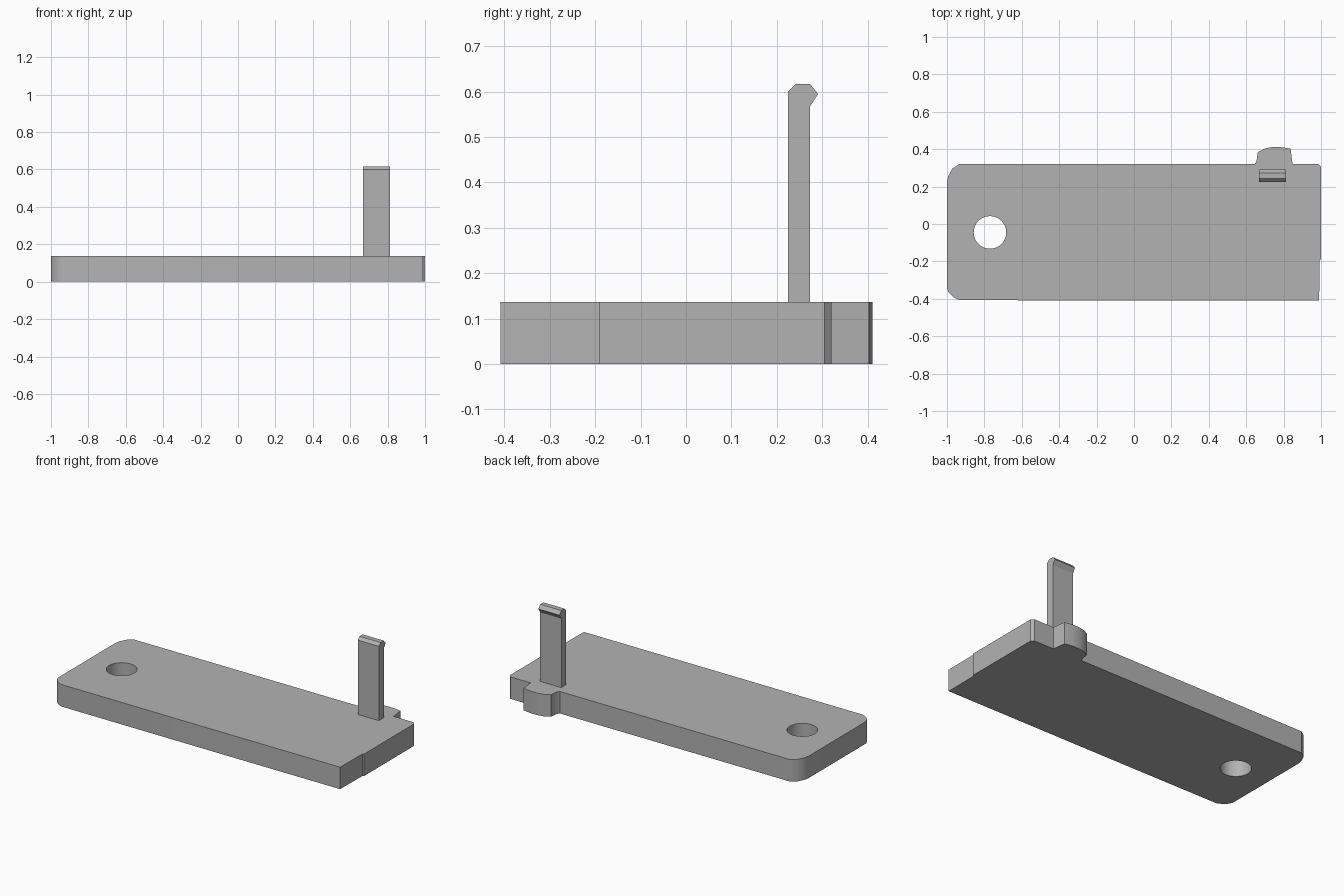
import bpy, bmesh, math
from mathutils import Vector

if "Cube" in bpy.data.objects:
    bpy.data.objects.remove(bpy.data.objects["Cube"])

grey = bpy.data.materials.new("light_grey")
grey.diffuse_color = (0.45, 0.45, 0.45, 1)
grey.use_nodes = True
grey.node_tree.nodes["Principled BSDF"].inputs["Base Color"].default_value = grey.diffuse_color
PLATE_H = 0.137


def extrude(name, points, direction):
    """Prism made from a closed outline pushed along a direction."""
    bm = bmesh.new()
    face = bm.faces.new([bm.verts.new(p) for p in points])
    out = bmesh.ops.extrude_face_region(bm, geom=[face])
    moved = [v for v in out["geom"] if isinstance(v, bmesh.types.BMVert)]
    bmesh.ops.translate(bm, verts=moved, vec=Vector(direction))
    bmesh.ops.recalc_face_normals(bm, faces=bm.faces)
    mesh = bpy.data.meshes.new(name)
    bm.to_mesh(mesh)
    bm.free()
    mesh.materials.append(grey)
    ob = bpy.data.objects.new(name, mesh)
    bpy.context.collection.objects.link(ob)
    return ob


def smooth(ob, angle):
    bpy.ops.object.select_all(action='DESELECT')
    ob.select_set(True)
    bpy.context.view_layer.objects.active = ob
    bpy.ops.object.shade_smooth_by_angle(angle=math.radians(angle))


# Base plate outline: rounded left corners, square right end, bulging rear tab
outline = [
    (-0.935, -0.407), (0.0, -0.409), (0.99, -0.409), (0.992, -0.19), (1.0, -0.19),
    (1.0, 0.305), (0.985, 0.32),
    (0.848, 0.32), (0.837, 0.403), (0.785, 0.411), (0.735, 0.411), (0.695, 0.402),
    (0.662, 0.384), (0.655, 0.335), (0.645, 0.32),
    (-0.935, 0.32), (-0.972, 0.296), (-0.993, 0.256), (-1.0, 0.225),
    (-1.0, -0.345), (-0.99, -0.367), (-0.968, -0.39)]
plate = extrude("base_plate", [(x, y, 0) for x, y in outline], (0, 0, PLATE_H))

# Round through-hole near the left end
ring = [(-0.77 + 0.087 * math.cos(t * math.tau / 48),
         -0.045 + 0.087 * math.sin(t * math.tau / 48), -0.1) for t in range(48)]
cutter = extrude("hole_cutter", ring, (0, 0, 0.4))
cut = plate.modifiers.new("hole", 'BOOLEAN')
cut.operation = 'DIFFERENCE'
cut.solver = 'EXACT'
cut.object = cutter
bpy.context.view_layer.objects.active = plate
bpy.ops.object.modifier_apply(modifier=cut.name)
bpy.data.objects.remove(cutter)
smooth(plate, 32)

# Upright clip with a hooked tip
profile = [(0.225, PLATE_H - 0.01), (0.225, 0.6), (0.242, 0.617), (0.273, 0.617),
           (0.291, 0.595), (0.273, 0.567), (0.273, PLATE_H - 0.01)]
extrude("snap_clip", [(0.668, y, z) for y, z in profile], (0.145, 0, 0))
